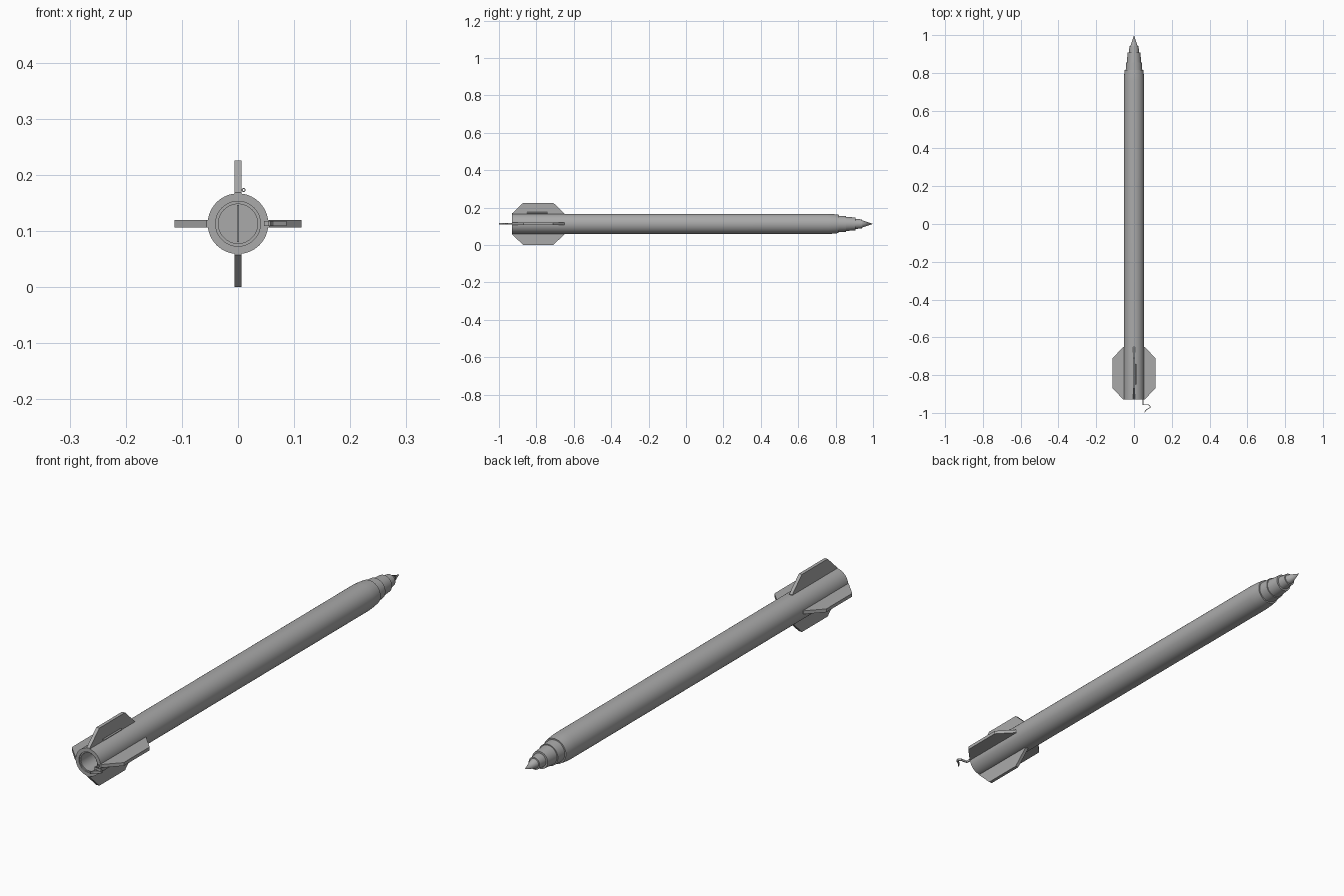
import bpy, bmesh, math
from mathutils import Matrix, Vector

AXIS_Z = 0.113
R = 0.054

cube = bpy.data.objects.get("Cube")
if cube:
    bpy.data.objects.remove(cube, do_unlink=True)

grey = bpy.data.materials.new("mid_grey")
grey.use_nodes = True
grey.diffuse_color = (0.4, 0.4, 0.4, 1)
grey.node_tree.nodes["Principled BSDF"].inputs["Base Color"].default_value = (0.4, 0.4, 0.4, 1)


def finish(name, bm, smooth=False):
    bmesh.ops.remove_doubles(bm, verts=bm.verts, dist=1e-5)
    bmesh.ops.recalc_face_normals(bm, faces=bm.faces)
    mesh = bpy.data.meshes.new(name)
    bm.to_mesh(mesh)
    bm.free()
    mesh.materials.append(grey)
    obj = bpy.data.objects.new(name, mesh)
    bpy.context.collection.objects.link(obj)
    obj.location.z = AXIS_Z
    if smooth:
        bpy.ops.object.select_all(action='DESELECT')
        obj.select_set(True)
        bpy.context.view_layer.objects.active = obj
        bpy.ops.object.shade_smooth_by_angle(angle=math.radians(25))
    return obj


def lathe(name, profile, steps=64):
    """Spin (radius, y) points around the long axis."""
    bm = bmesh.new()
    verts = [bm.verts.new((r, y, 0)) for r, y in profile]
    edges = [bm.edges.new(pair) for pair in zip(verts, verts[1:])]
    bmesh.ops.spin(bm, geom=verts + edges, cent=(0, 0, 0), axis=(0, 1, 0),
                   angle=math.tau, steps=steps)
    return finish(name, bm, True)


def prism(name, outline, thickness, angle=0):
    """Extrude a flat (x, y) outline, centred on z, then turn it about the long axis."""
    bm = bmesh.new()
    face = bm.faces.new([bm.verts.new((x, y, -thickness / 2)) for x, y in outline])
    top = bmesh.ops.extrude_face_region(bm, geom=[face])["geom"]
    bmesh.ops.translate(bm, vec=(0, 0, thickness),
                        verts=[v for v in top if isinstance(v, bmesh.types.BMVert)])
    bm.transform(Matrix.Rotation(angle, 4, 'Y'))
    return finish(name, bm)


# Body tube with a flat rear ring and a hollow motor mount
lathe("body_tube", [(0, -0.62), (0.035, -0.62), (0.035, -0.925), (0.04, -0.925),
                    (0.04, -0.93), (R, -0.93), (R, 0.76), (0.052, 0.79),
                    (0.049, 0.815), (0, 0.815)])

# Stepped nose, each stage a tapered ring
lathe("nose_cone", [(0, 0.81), (0.044, 0.81), (0.042, 0.855), (0.038, 0.855),
                    (0.034, 0.907), (0.027, 0.907), (0.024, 0.942),
                    (0.019, 0.942), (0, 1.0)])

# Four clipped fins
fin = [(0.05, -0.93), (0.056, -0.93), (0.113, -0.87), (0.113, -0.71),
       (0.056, -0.65), (0.05, -0.65)]
for i, side in enumerate(("left", "lower", "right", "upper")):
    prism(f"{side}_fin", fin, 0.013, i * math.pi / 2)

# Thin upright divider inside the motor mount
prism("motor_divider", [(-0.033, -0.85), (0.033, -0.85), (0.033, -0.63), (-0.033, -0.63)],
      0.004, math.pi / 2)

# Small launch lug beside the upper fin
lug = lathe("launch_lug", [(0.002, -0.85), (0.0035, -0.85), (0.0035, -0.74),
                           (0.002, -0.74), (0.002, -0.85)], 16)
lug.location += Vector((0.01, 0, 0.06))

# Bent retaining hook, a flat strip following a path
path = [Vector(p) for p in ((0.048, -0.88), (0.048, -0.957), (0.076, -0.957), (0.085, -0.965),
                            (0.085, -0.972), (0.062, -0.986), (0.056, -0.998))]
left, right = [], []
for i, p in enumerate(path):
    d = (path[min(i + 1, len(path) - 1)] - path[max(i - 1, 0)]).normalized() * 0.002
    left.append(p + Vector((-d.y, d.x)))
    right.append(p - Vector((-d.y, d.x)))
prism("retaining_hook", left + right[::-1], 0.009)
